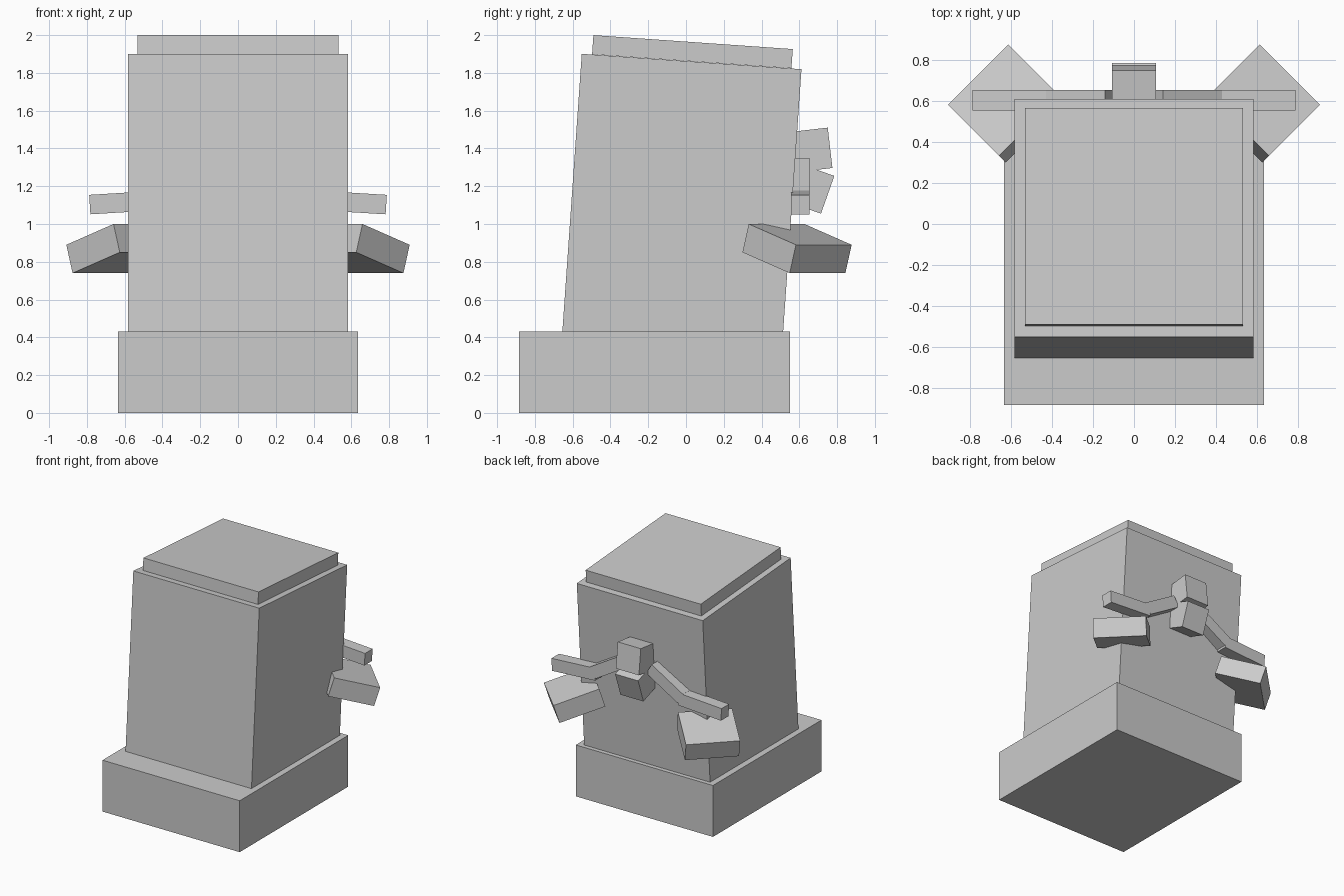
import bpy
from math import radians

if "Cube" in bpy.data.objects:
    bpy.data.objects.remove(bpy.data.objects["Cube"])


def box(name, loc, size, rot=(0, 0, 0), mirror=False):
    """Box with real dimensions; optionally mirrored across x = 0."""
    bpy.ops.mesh.primitive_cube_add(size=1, location=loc,
                                    rotation=[radians(a) for a in rot])
    ob = bpy.context.object
    ob.name = name
    ob.scale = size
    bpy.ops.object.transform_apply(location=True, rotation=True, scale=True)
    if mirror:
        mod = ob.modifiers.new("mirror", 'MIRROR')
        mod.use_axis = (True, False, False)
        mod.use_clip = False
        mod.use_mirror_merge = False
    return ob


LEAN = -4

# Pedestal
box("pedestal", (0, -0.167, 0.215), (1.27, 1.435, 0.43))

# Leaning pillar, sunk into the pedestal, with a cap slab
box("pillar", (0, -0.026, 1.062), (1.166, 1.166, 1.6), (LEAN, 0, 0))
box("cap", (0, 0.034, 1.912), (1.066, 1.058, 0.102), (LEAN, 0, 0))

# Small figure on the back: head and chest
box("head", (0, 0.656, 1.391), (0.213, 0.215, 0.215), (6.6, 0, 0))
box("chest", (0, 0.65, 1.19), (0.213, 0.212, 0.212), (-19.5, 0, 0))

# Arms: sloping upper part and nearly level forearm, both sides
box("upper_arm", (0.26, 0.605, 1.221), (0.337, 0.1, 0.1), (0, 30.7, 0), True)
box("forearm", (0.585, 0.605, 1.115), (0.4, 0.1, 0.103), (0, 3.5, 0), True)

# Tilted blocks under the arms on the back corners
box("corner_block", (0.62, 0.588, 0.87), (0.37, 0.417, 0.157), (0, 17.3, 45), True)
